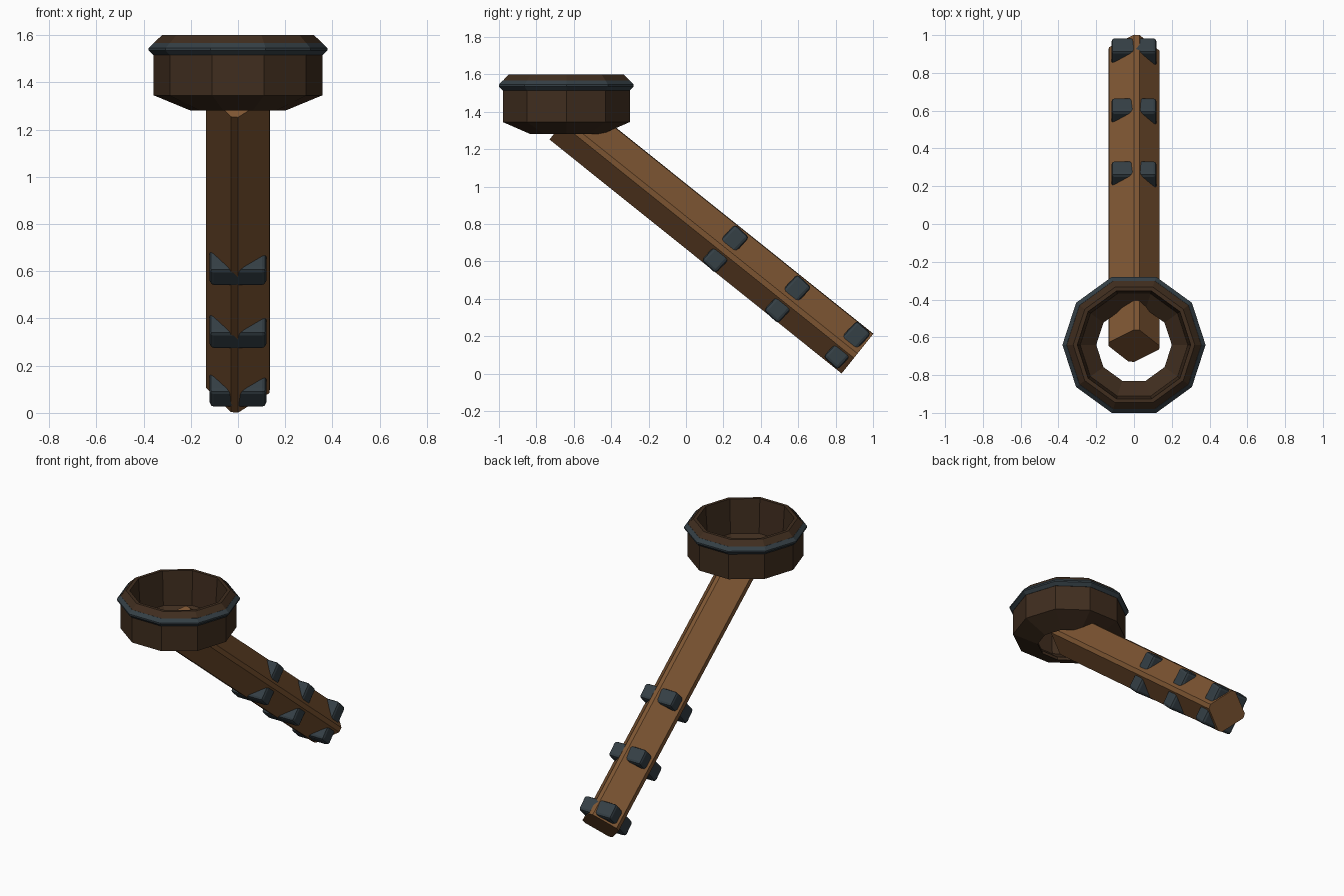
import bpy, bmesh, math
from mathutils import Vector, Matrix

if "Cube" in bpy.data.objects:
    bpy.data.objects.remove(bpy.data.objects["Cube"])


def material(name, rgb):
    m = bpy.data.materials.new(name)
    m.diffuse_color = (*rgb, 1)
    m.use_nodes = True
    m.node_tree.nodes["Principled BSDF"].inputs["Base Color"].default_value = m.diffuse_color
    return m


WOOD = material("wood", (0.21, 0.093, 0.033))
DARK = material("dark_wood", (0.05, 0.026, 0.013))
IRON = material("iron", (0.035, 0.05, 0.06))


def finish(name, bm, mat):
    bmesh.ops.recalc_face_normals(bm, faces=bm.faces)
    me = bpy.data.meshes.new(name)
    bm.to_mesh(me)
    bm.free()
    me.materials.append(mat)
    ob = bpy.data.objects.new(name, me)
    bpy.context.collection.objects.link(ob)
    return ob


def ring(name, profile, centre, mat, sides=10):
    """Revolve a closed (radius, z) profile around a vertical axis."""
    bm = bmesh.new()
    loops = []
    for i in range(sides):
        a = 2 * math.pi * i / sides
        loops.append([bm.verts.new((centre[0] + r * math.cos(a),
                                    centre[1] + r * math.sin(a), z)) for r, z in profile])
    n = len(profile)
    for i in range(sides):
        a, b = loops[i], loops[(i + 1) % sides]
        for j in range(n):
            k = (j + 1) % n
            bm.faces.new((a[j], b[j], b[k], a[k]))
    return finish(name, bm, mat)


# Ten-sided open cup and the iron hoop below its rim
CENTRE = (0, -0.64)
ring("cup", [(0.2, 1.28), (0.357, 1.345), (0.357, 1.566), (0.322, 1.6),
             (0.30, 1.6), (0.285, 1.37), (0.2, 1.30)], CENTRE, DARK)
ring("cup_hoop", [(0.345, 1.515), (0.358, 1.515), (0.379, 1.535),
                  (0.379, 1.545), (0.357, 1.567), (0.345, 1.567)], CENTRE, IRON)

# Slanted handle: square bar on edge with chamfered corners
start, end = Vector((0, -0.645, 1.358)), Vector((0, 0.917, 0.107))
axis = end - start
slope = math.atan2(-axis.z, axis.y)
bm = bmesh.new()
pts = []
for k in range(4):
    for off in (-12.7, 0):
        a = math.radians(90 * k + off)
        pts.append((0.136 * math.cos(a), 0.136 * math.sin(a)))
face = bm.faces.new([bm.verts.new((x, 0, z)) for x, z in pts])
ext = bmesh.ops.extrude_face_region(bm, geom=[face], use_keep_orig=True)
bmesh.ops.translate(bm, vec=(0, axis.length, 0),
                    verts=[g for g in ext["geom"] if isinstance(g, bmesh.types.BMVert)])
bm.transform(Matrix.Translation(start) @ Matrix.Rotation(-slope, 4, 'X'))
finish("handle", bm, WOOD)

# Three bevelled iron grip bands, tipped slightly against the handle
for i, (y, z) in enumerate([(0.21, 0.667), (0.543, 0.40), (0.862, 0.152)]):
    bm = bmesh.new()
    bmesh.ops.create_cube(bm, size=1)
    bmesh.ops.scale(bm, vec=(0.24, 0.105, 0.264), verts=bm.verts)
    bmesh.ops.bevel(bm, geom=bm.edges[:], offset=0.018, segments=2,
                    profile=0.5, affect='EDGES')
    bm.transform(Matrix.Translation((0, y, z)) @ Matrix.Rotation(math.radians(-43), 4, 'X'))
    finish(f"grip_band_{i + 1}", bm, IRON)
